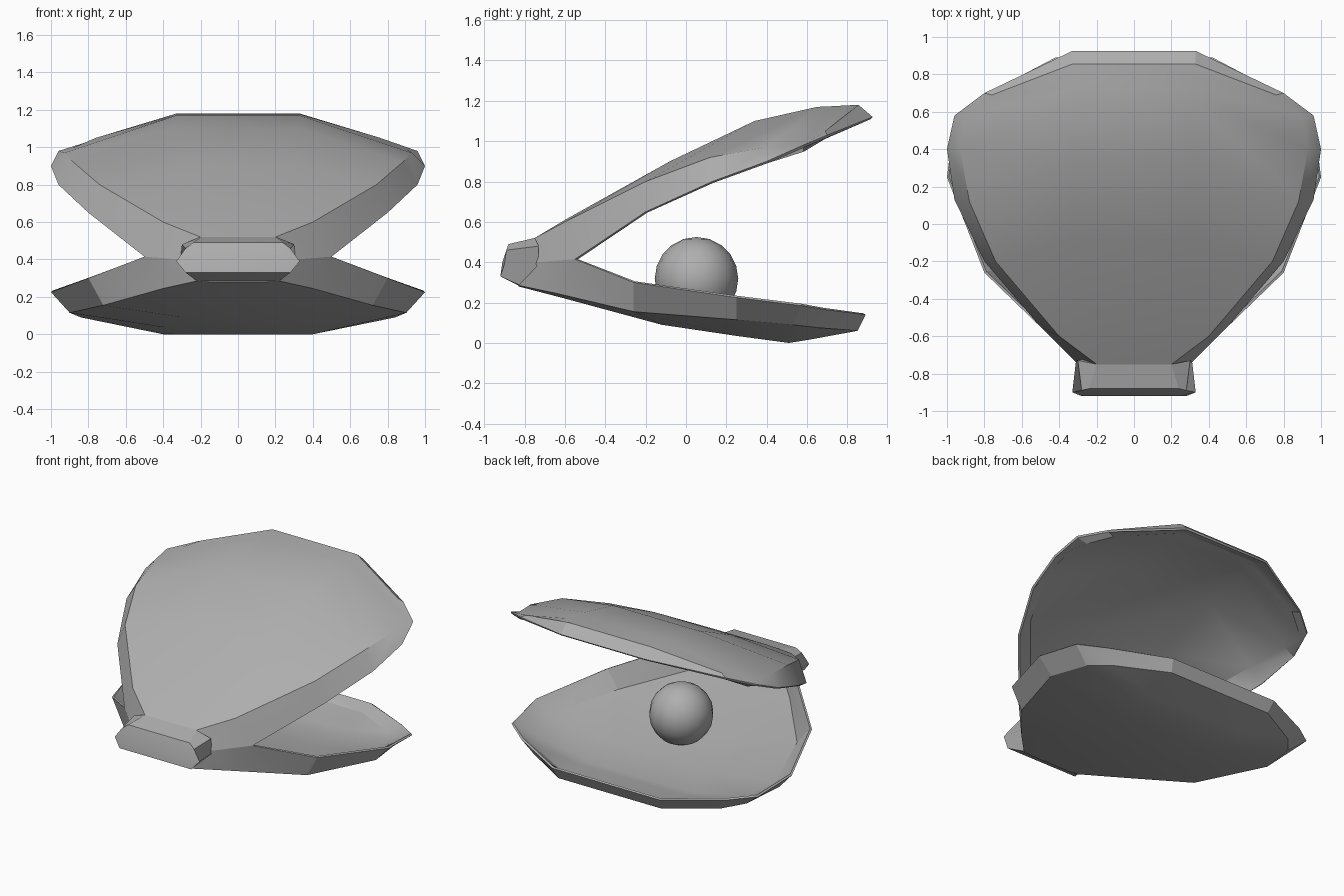
import bpy, bmesh, math

if "Cube" in bpy.data.objects:
    bpy.data.objects.remove(bpy.data.objects["Cube"])

# Mid-grey finish shared by all parts
grey = bpy.data.materials.new("mid_grey")
grey.diffuse_color = (.43, .43, .43, 1)
grey.use_nodes = True
grey.node_tree.nodes["Principled BSDF"].inputs["Base Color"].default_value = grey.diffuse_color


def finish(obj, thickness=0.0, rim=(), angle=24):
    obj.data.materials.append(grey)
    bpy.ops.object.select_all(action='DESELECT')
    bpy.context.view_layer.objects.active = obj
    obj.select_set(True)
    if thickness:
        # full thickness inside, thin along the rim
        group = obj.vertex_groups.new(name="body")
        group.add([v.index for v in obj.data.vertices], 1.0, 'REPLACE')
        group.add(list(rim), 0.3, 'REPLACE')
        mod = obj.modifiers.new("thickness", 'SOLIDIFY')
        mod.thickness = thickness
        mod.offset = -1
        mod.vertex_group = group.name
        bpy.ops.object.modifier_apply(modifier=mod.name)
    bpy.ops.object.shade_smooth_by_angle(angle=math.radians(angle))


def symmetric_loft(name, lines, thickness=0.0, close=False):
    """Skin right-side lines from rim to middle, mirrored across x = 0."""
    rows = lines + [[(-x, y, z) for x, y, z in l] for l in reversed(lines)]
    bm = bmesh.new()
    grid = [[bm.verts.new(p) for p in row] for row in rows]
    n = len(rows[0])
    for a, b in zip(grid, grid[1:]):
        for i in range(n - 1):
            bm.faces.new((a[i], a[i + 1], b[i + 1], b[i]))
        if close:
            bm.faces.new((a[n - 1], a[0], b[0], b[n - 1]))
    if close:
        bm.faces.new(grid[0])
        bm.faces.new(grid[-1])
    else:
        bm.faces.new([r[0] for r in grid])
        bm.faces.new([r[-1] for r in grid])
    bmesh.ops.recalc_face_normals(bm, faces=bm.faces)
    mesh = bpy.data.meshes.new(name)
    bm.to_mesh(mesh)
    bm.free()
    obj = bpy.data.objects.new(name, mesh)
    bpy.context.collection.objects.link(obj)
    total = n * len(rows)
    finish(obj, thickness, list(range(n)) + list(range(total - n, total)))


# Lower shell: rim, crease and belly lines from hinge to lip
symmetric_loft("lower_shell", [
    [(.31, -.74, .40), (.50, -.55, .415), (.80, -.26, .30), (1.0, .25, .225),
     (.96, .57, .185), (.80, .69, .165), (.42, .89, .14)],
    [(.22, -.83, .285), (.40, -.64, .245), (.72, -.26, .155),
     (.90, .25, .115), (.84, .53, .09), (.73, .66, .075), (.40, .85, .06)],
    [(.15, -.83, .28), (.20, -.60, .22), (.30, -.12, .09), (.38, .25, .035),
     (.40, .51, 0), (.40, .61, .016), (.36, .85, .06)],
], 0.045)

# Upper shell: rim, crease and dome lines from hinge to lip
symmetric_loft("upper_shell", [
    [(.31, -.74, .40), (.50, -.55, .415), (.80, -.20, .65), (.96, .13, .80),
     (1.0, .40, .90), (.96, .58, .98), (.80, .70, 1.03), (.33, .925, 1.12)],
    [(.20, -.75, .52), (.40, -.60, .60), (.74, -.20, .80), (.88, .12, .92),
     (.93, .40, .97), (.90, .58, .99), (.76, .69, 1.05), (.33, .855, 1.18)],
    [(.15, -.75, .52), (.20, -.60, .61), (.30, -.08, .90), (.33, .34, 1.10),
     (.33, .65, 1.17), (.33, .72, 1.173), (.33, .79, 1.177), (.29, .855, 1.18)],
], 0.045)

# Rolled hinge: flared end profile and central profile
symmetric_loft("hinge", [
    [(.30, -.73, .48), (.28, -.89, .46), (.33, -.90, .39),
     (.28, -.92, .33), (.22, -.82, .285), (.31, -.73, .38)],
    [(.20, -.75, .52), (.24, -.88, .49), (.27, -.91, .40),
     (.25, -.92, .33), (.20, -.82, .28), (.20, -.70, .38)],
], close=True)

# Pearl
bpy.ops.mesh.primitive_uv_sphere_add(segments=16, ring_count=10, radius=.207,
                                     location=(0, .052, .318))
pearl = bpy.context.object
pearl.name = "pearl"
finish(pearl, angle=60)
